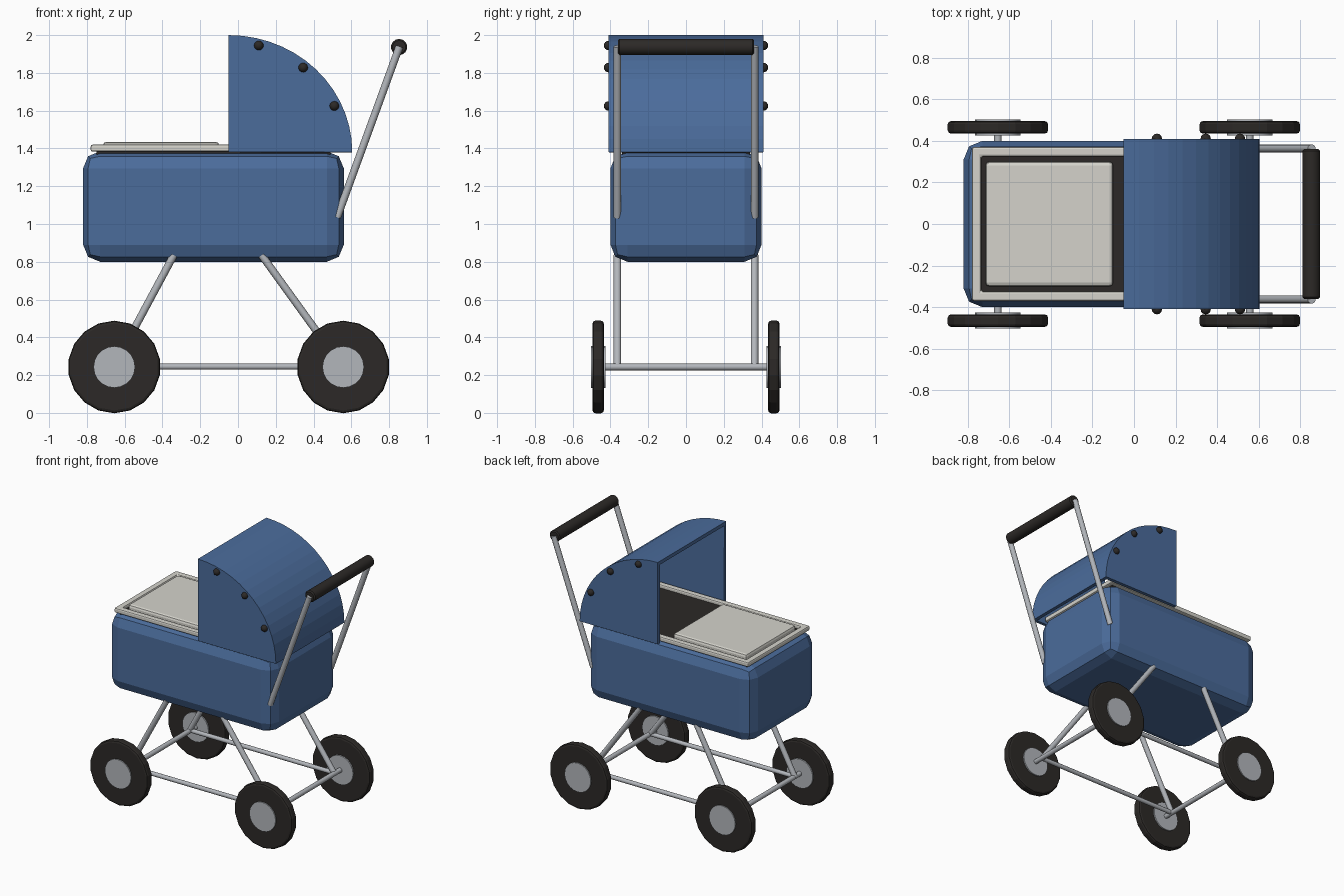
import bpy, bmesh, math
from mathutils import Vector, Matrix

if "Cube" in bpy.data.objects:
    bpy.data.objects.remove(bpy.data.objects["Cube"])


def material(name, rgb):
    m = bpy.data.materials.new(name)
    m.diffuse_color = (*rgb, 1)
    m.use_nodes = True
    m.node_tree.nodes["Principled BSDF"].inputs["Base Color"].default_value = m.diffuse_color
    return m


BLUE = material("blue_fabric", (0.07, 0.15, 0.33))
CREAM = material("cream", (0.66, 0.65, 0.60))
DARK = material("dark_rubber", (0.025, 0.022, 0.02))
METAL = material("metal", (0.45, 0.47, 0.50))


def finish(name, bm, mat, smooth=False):
    bmesh.ops.recalc_face_normals(bm, faces=bm.faces)
    me = bpy.data.meshes.new(name)
    bm.to_mesh(me)
    bm.free()
    me.materials.append(mat)
    ob = bpy.data.objects.new(name, me)
    bpy.context.collection.objects.link(ob)
    if smooth:
        bpy.ops.object.select_all(action='DESELECT')
        ob.select_set(True)
        bpy.context.view_layer.objects.active = ob
        bpy.ops.object.shade_smooth_by_angle(angle=math.radians(35))
    return ob


def bevel(ob, width, segments):
    b = ob.modifiers.new("bevel", 'BEVEL')
    b.width, b.segments, b.limit_method = width, segments, 'ANGLE'
    b.angle_limit = math.radians(40)
    return ob


def box(name, lo, hi, mat):
    lo, hi = Vector(lo), Vector(hi)
    bm = bmesh.new()
    bmesh.ops.create_cube(bm, size=1, matrix=Matrix.Translation((lo + hi) / 2)
                          @ Matrix.Diagonal((*(hi - lo), 1)))
    return finish(name, bm, mat)


def rod(name, a, b, r, mat, sides=12, smooth=True):
    a, b = Vector(a), Vector(b)
    rot = (b - a).to_track_quat('Z', 'Y').to_matrix().to_4x4()
    bm = bmesh.new()
    bmesh.ops.create_cone(bm, cap_ends=True, segments=sides, radius1=r, radius2=r,
                          depth=(b - a).length,
                          matrix=Matrix.Translation((a + b) / 2) @ rot)
    return finish(name, bm, mat, smooth)


# carriage body
bevel(box("body", (-0.82, -0.4, 0.80), (0.56, 0.4, 1.385), BLUE), 0.09, 2)

# dark lining and mattress
box("lining", (-0.75, -0.34, 1.36), (0.49, 0.34, 1.395), DARK)
bevel(box("mattress", (-0.715, -0.3, 1.37), (-0.1, 0.3, 1.435), CREAM), 0.018, 2)

# rectangular rim frame
bm = bmesh.new()
loops = []
for inset, z in ((0, 1.383), (0, 1.42), (0.045, 1.42), (0.045, 1.383)):
    x0, x1, y = -0.78 + inset, 0.52 - inset, 0.37 - inset
    loops.append([bm.verts.new((px, py, z)) for px, py in
                  ((x0, -y), (x1, -y), (x1, y), (x0, y))])
for k in range(4):
    p, q = loops[k], loops[(k + 1) % 4]
    for i in range(4):
        j = (i + 1) % 4
        bm.faces.new((p[i], p[j], q[j], q[i]))
bevel(finish("rim", bm, CREAM), 0.01, 2)

# hood: quarter-ellipse shell, open at the front and underneath
bm = bmesh.new()
N = 14
sides = []
for y in (-0.41, 0.41):
    arc = [bm.verts.new((-0.05 + 0.655 * math.sin(math.pi / 2 * i / N), y,
                         1.38 + 0.62 * math.cos(math.pi / 2 * i / N)))
           for i in range(N + 1)]
    corner = bm.verts.new((-0.05, y, 1.38))
    bm.faces.new(arc + [corner])
    sides.append(arc)
for i in range(N):
    bm.faces.new((sides[0][i], sides[0][i + 1], sides[1][i + 1], sides[1][i]))
hood = finish("hood", bm, BLUE)
# make sure the skin faces outward so the thickness goes inward
if max(hood.data.polygons, key=lambda p: p.center.z).normal.z < 0:
    hood.data.flip_normals()
s = hood.modifiers.new("thickness", 'SOLIDIFY')
s.thickness, s.offset, s.use_even_offset = 0.025, -1, True

for side, tag in ((-1, "front"), (1, "back")):
    # hood buttons
    for n, (x, z) in enumerate(((0.11, 1.945), (0.345, 1.828), (0.51, 1.625))):
        bm = bmesh.new()
        bmesh.ops.create_uvsphere(bm, u_segments=12, v_segments=8, radius=0.025,
                                  matrix=Matrix.Translation((x, side * 0.41, z)))
        finish(f"hood_button_{tag}_{n}", bm, DARK, True)

    # handle bar, legs and long rail
    y = side * 0.363
    rod(f"handle_bar_{tag}", (0.525, y, 1.035), (0.855, y, 1.94), 0.02, METAL)
    rod(f"left_leg_{tag}", (-0.66, y, 0.24), (-0.34, y, 0.835), 0.02, METAL)
    rod(f"right_leg_{tag}", (0.555, y, 0.24), (0.125, y, 0.835), 0.02, METAL)
    rod(f"rail_{tag}", (-0.66, y, 0.245), (0.555, y, 0.245), 0.016, METAL)

    # wheels with hubs
    for x, end in ((-0.655, "left"), (0.557, "right")):
        tyre = rod(f"tyre_{end}_{tag}", (x, side * 0.435, 0.243),
                   (x, side * 0.495, 0.243), 0.245, DARK, 18, False)
        bevel(tyre, 0.015, 2)
        rod(f"hub_{end}_{tag}", (x, side * 0.425, 0.243),
            (x, side * 0.503, 0.243), 0.11, METAL, 20)

# axles
for x, end in ((-0.655, "left"), (0.557, "right")):
    rod(f"axle_{end}", (x, -0.44, 0.243), (x, 0.44, 0.243), 0.018, METAL)

# grip
bevel(rod("grip", (0.853, -0.36, 1.937), (0.853, 0.36, 1.937), 0.043, DARK, 14), 0.008, 1)
